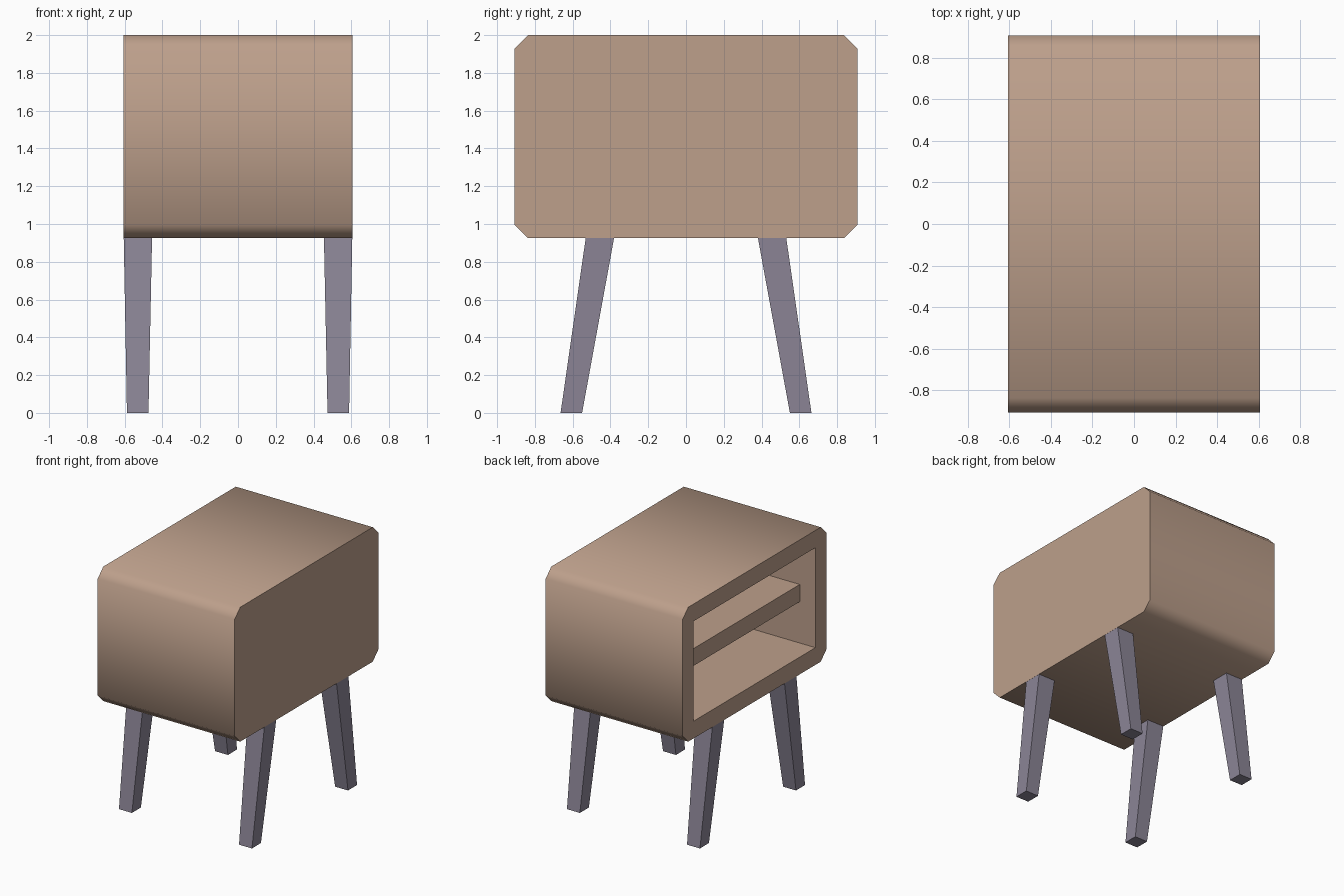
import bpy
import bmesh
from math import radians

cube = bpy.data.objects.get("Cube")
if cube:
    bpy.data.objects.remove(cube, do_unlink=True)

# Overall dimensions
HALF_X, HALF_Y = 0.606, 0.907
BOTTOM, TOP = 0.925, 2.0
WALL = 0.138
CHAMFER = 0.07


def make_material(name, rgb):
    mat = bpy.data.materials.new(name)
    mat.use_nodes = True
    colour = (*rgb, 1.0)
    mat.diffuse_color = colour
    mat.node_tree.nodes["Principled BSDF"].inputs["Base Color"].default_value = colour
    return mat


def link_mesh(name, bm, mat):
    bmesh.ops.recalc_face_normals(bm, faces=bm.faces)
    mesh = bpy.data.meshes.new(name)
    bm.to_mesh(mesh)
    bm.free()
    mesh.materials.append(mat)
    obj = bpy.data.objects.new(name, mesh)
    bpy.context.collection.objects.link(obj)
    return obj


def box_bmesh(low, high):
    bm = bmesh.new()
    bmesh.ops.create_cube(bm, size=1)
    for v in bm.verts:
        v.co = [h if c > 0 else l for c, l, h in zip(v.co, low, high)]
    return bm


wood = make_material("warm brown wood", (0.51, 0.35, 0.26))
grey = make_material("violet grey paint", (0.26, 0.235, 0.305))

# Cabinet body: box with its long horizontal edges chamfered
bm = box_bmesh((-HALF_X, -HALF_Y, BOTTOM), (HALF_X, HALF_Y, TOP))
long_edges = [e for e in bm.edges
              if abs(e.verts[0].co.x - e.verts[1].co.x) > HALF_X]
bmesh.ops.bevel(bm, geom=long_edges, offset=CHAMFER, segments=1,
                affect='EDGES', profile=0.5)
cabinet = link_mesh("cabinet", bm, wood)

# Open compartment cut into one side
cutter = link_mesh("compartment_cutter", box_bmesh(
    (-HALF_X - WALL, WALL - HALF_Y, BOTTOM + WALL),
    (HALF_X - WALL, HALF_Y - WALL, TOP - WALL)), wood)
cutter.hide_render = True
cut = cabinet.modifiers.new("compartment", 'BOOLEAN')
cut.operation = 'DIFFERENCE'
cut.solver = 'EXACT'
cut.object = cutter

bpy.ops.object.select_all(action='DESELECT')
bpy.context.view_layer.objects.active = cabinet
cabinet.select_set(True)
bpy.ops.object.modifier_apply(modifier=cut.name)
bpy.data.objects.remove(cutter, do_unlink=True)
bpy.ops.object.shade_smooth_by_angle(angle=radians(60))

# Recessed middle shelf
middle = (BOTTOM + TOP) / 2
link_mesh("shelf", box_bmesh(
    (WALL - HALF_X, WALL - HALF_Y, middle - WALL / 2),
    (HALF_X - WALL, HALF_Y - WALL, middle + WALL / 2)), wood)

# Four tapered legs splayed towards front and back
for sx, side in ((1, "left"), (-1, "right")):
    for sy, end in ((-1, "front"), (1, "back")):
        bm = box_bmesh((-1, -1, 0), (1, 1, BOTTOM))
        for v in bm.verts:
            if v.co.z > 0:
                x, y, half = 0.53, 0.456, 0.075
            else:
                x, y, half = 0.531, 0.607, 0.057
            v.co.x = sx * x + v.co.x * half
            v.co.y = sy * y + v.co.y * half
        link_mesh(f"{end}_{side}_leg", bm, grey)
